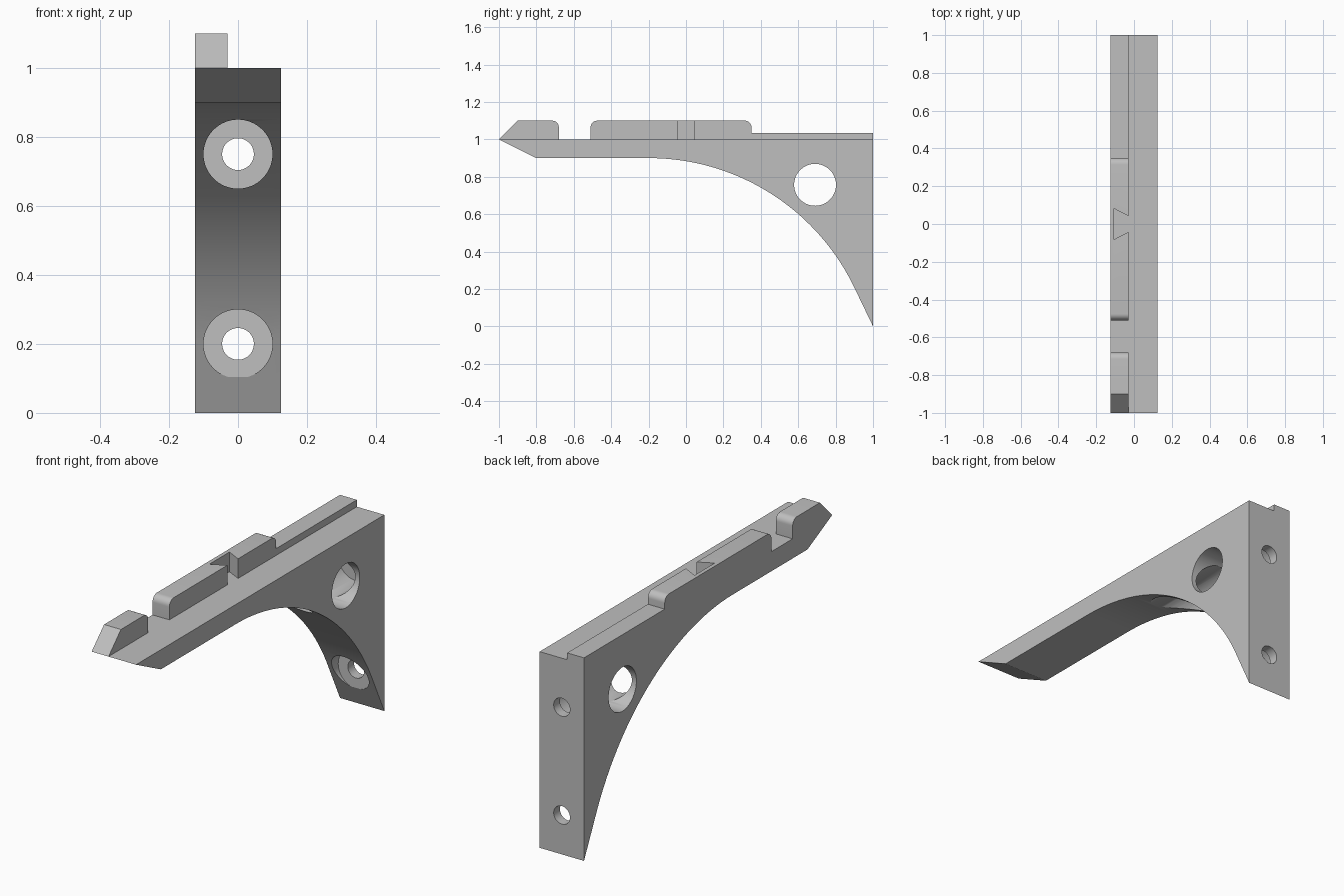
import bpy, bmesh, math
from mathutils import Matrix

cube = bpy.data.objects.get("Cube")
if cube:
    bpy.data.objects.remove(cube, do_unlink=True)

HALF = 0.125          # half width of the bracket
RAIL_IN = -0.03       # inner side of the rail
TOP = 1.1             # top of the rail

grey = bpy.data.materials.new("plain grey")
grey.use_nodes = True
colour = (0.52, 0.52, 0.52, 1)
grey.diffuse_color = colour
grey.node_tree.nodes["Principled BSDF"].inputs["Base Color"].default_value = colour


def finish(name, bm):
    bmesh.ops.recalc_face_normals(bm, faces=bm.faces)
    mesh = bpy.data.meshes.new(name)
    bm.to_mesh(mesh)
    bm.free()
    mesh.materials.append(grey)
    ob = bpy.data.objects.new(name, mesh)
    bpy.context.collection.objects.link(ob)
    return ob


def extrude(name, points, offset):
    """Closed prism from a 3D outline pushed along an offset."""
    bm = bmesh.new()
    face = bm.faces.new([bm.verts.new(p) for p in points])
    out = bmesh.ops.extrude_face_region(bm, geom=[face])
    verts = [g for g in out["geom"] if isinstance(g, bmesh.types.BMVert)]
    bmesh.ops.translate(bm, verts=verts, vec=offset)
    return finish(name, bm)


def side_profile(name, yz, x0, x1):
    return extrude(name, [(x0, y, z) for y, z in yz], (x1 - x0, 0, 0))


def cylinder(name, radius, start, end, axis, centre):
    """Cutter along X or Y, centre gives the two other coordinates."""
    bm = bmesh.new()
    mid = (start + end) / 2
    if axis == "X":
        place = Matrix.Translation((mid, *centre)) @ Matrix.Rotation(math.pi / 2, 4, "Y")
    else:
        place = Matrix.Translation((centre[0], mid, centre[1])) @ Matrix.Rotation(math.pi / 2, 4, "X")
    bmesh.ops.create_cone(bm, cap_ends=True, segments=64, radius1=radius,
                          radius2=radius, depth=end - start, matrix=place)
    return finish(name, bm)


def cut(ob, cutters):
    for c in cutters:
        mod = ob.modifiers.new("cut", "BOOLEAN")
        mod.operation, mod.solver, mod.object = "DIFFERENCE", "EXACT", c
        bpy.context.view_layer.objects.active = ob
        bpy.ops.object.modifier_apply(modifier=mod.name)
        bpy.data.objects.remove(c, do_unlink=True)


def corner(y, z, direction, r=0.035, steps=8):
    """Rounded top corner; direction +1 faces the back, -1 the front."""
    arc = [(y - direction * r * (1 - math.sin(a)), z - r * (1 - math.cos(a)))
           for a in (math.pi / 2 * i / steps for i in range(steps + 1))]
    return arc if direction > 0 else arc[::-1]


# Bracket body: flat arm sweeping down in an arc to the wall plate
R, steps, sweep = 1.22, 40, math.radians(64.5)
arc = [(-0.2 + R * math.sin(sweep * i / steps), 0.9 - R * (1 - math.cos(sweep * i / steps)))
       for i in range(steps + 1)]
body = side_profile("bracket_body", [(1, 1), (-1, 1), (-0.8, 0.9)] + arc + [(1, 0)], -HALF, HALF)

# Cross hole and two counterbored screw holes
cutters = [cylinder("cross_hole", 0.112, -0.3, 0.3, "X", (0.69, 0.757))]
for z in (0.2, 0.75):
    cutters.append(cylinder("counterbore", 0.1, -0.4, 0.95, "Y", (0, z)))
    cutters.append(cylinder("screw_hole", 0.046, 0.8, 1.2, "Y", (0, z)))
cut(body, cutters)

# Rail along the right edge, in three parts
tip = side_profile("rail_tip", [(-1, 1), (-0.9, TOP)] + corner(-0.68, TOP, 1) + [(-0.68, 1)],
                   -HALF, RAIL_IN)
middle = side_profile("rail_middle", [(-0.51, 1)] + corner(-0.51, TOP, -1)
                      + corner(0.35, TOP, 1) + [(0.35, 1)], -HALF, RAIL_IN)
low = side_profile("rail_low_strip", [(0.35, 1), (0.35, 1.035), (1, 1.035), (1, 1)],
                   -HALF, RAIL_IN)

# Dovetail notch opening inwards
flare = 0.038 / 0.075
near, far = 0.043 - flare * 0.02, 0.081
notch = extrude("dovetail_cutter", [(RAIL_IN + 0.02, -near, 0.9), (RAIL_IN + 0.02, near, 0.9),
                                    (-0.105, far, 0.9), (-0.105, -far, 0.9)], (0, 0, 0.4))
cut(middle, [notch])

# Smooth the curved walls, keep the edges sharp
bpy.ops.object.select_all(action="DESELECT")
for ob in (body, tip, middle, low):
    ob.select_set(True)
bpy.context.view_layer.objects.active = body
bpy.ops.object.shade_smooth_by_angle(angle=math.radians(25))
